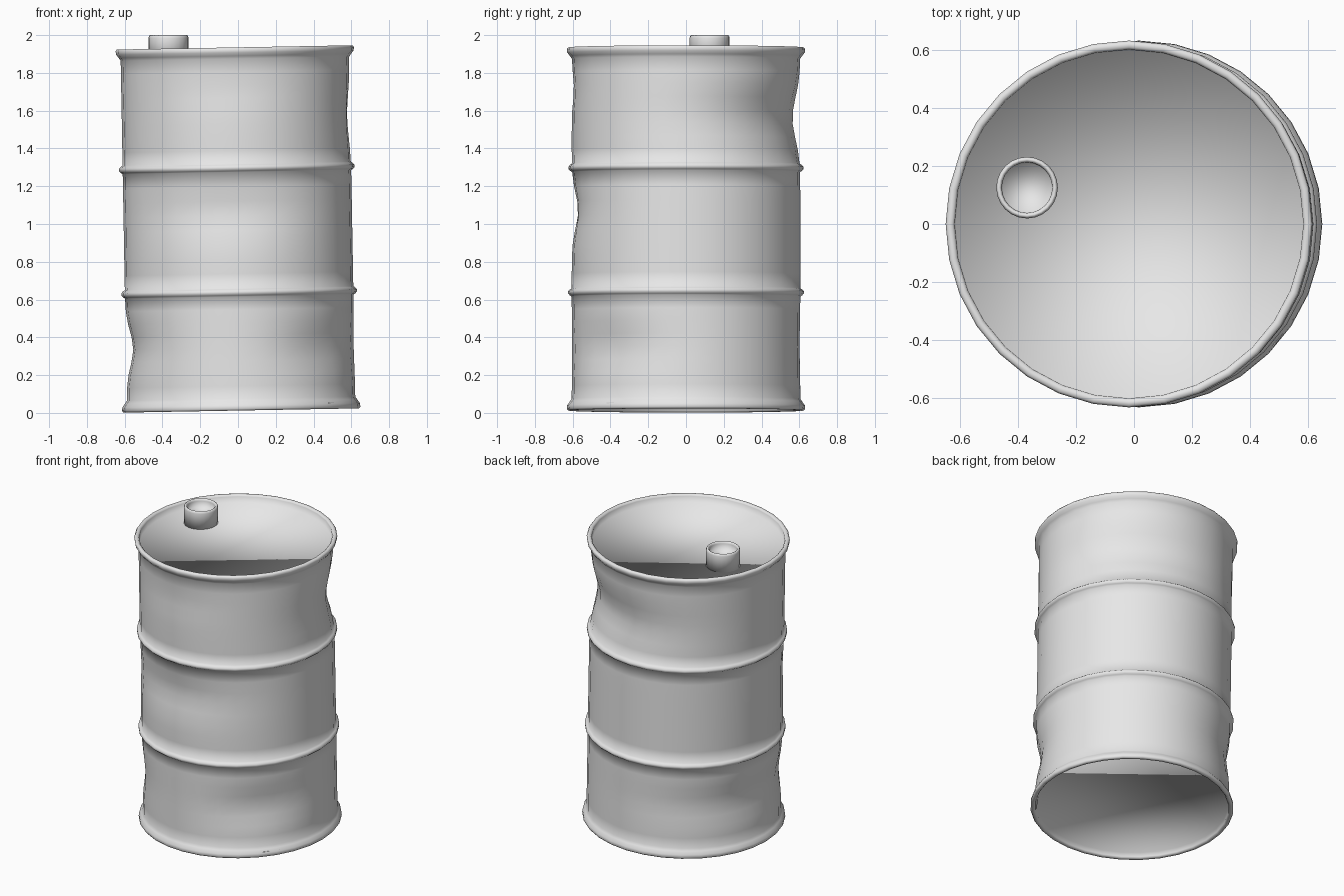
import bpy, bmesh, math
from mathutils import Matrix, Vector

if "Cube" in bpy.data.objects:
    bpy.data.objects.remove(bpy.data.objects["Cube"])

SIDES = 32
steel = bpy.data.materials.new("grey_steel")
steel.diffuse_color = (0.8, 0.8, 0.8, 1)
steel.use_nodes = True
steel.node_tree.nodes["Principled BSDF"].inputs["Base Color"].default_value = steel.diffuse_color

# the whole drum leans slightly to the left
PIVOT = Vector((0, 0, 0.97))
LEAN = (Matrix.Translation(PIVOT) @ Matrix.Rotation(-0.018, 4, 'Y')
        @ Matrix.Translation(-PIVOT))

# dents: azimuth (deg), height, depth, angular spread (deg), vertical spread
DENTS = [
    (58, 1.56, 0.062, 36, 0.11),
    (265, 1.72, 0.012, 18, 0.07),
    (262, 1.07, 0.036, 26, 0.09),
    (185, 0.35, 0.038, 28, 0.09),
    (318, 0.34, 0.036, 20, 0.09),
    (130, 0.36, 0.015, 25, 0.08),
]


def dent_depth(ang, z):
    d = 0
    for az, h, depth, sa, sz in DENTS:
        da = (math.degrees(ang) - az + 180) % 360 - 180
        d += depth * math.exp(-0.5 * (da / sa) ** 2 - 0.5 * ((z - h) / sz) ** 2)
    return d


def lathe(name, profile, sides, centre=(0, 0), dented=False, matrix=Matrix()):
    """Spin a profile about z and close both ends with flat discs."""
    bm = bmesh.new()
    rings = []
    for r, z in profile:
        ring = []
        for i in range(sides):
            a = 2 * math.pi * i / sides
            rr = r - dent_depth(a, z) if dented and 0.07 < z < 1.88 and r > 0.601 else r
            ring.append(bm.verts.new(matrix @ Vector(
                (centre[0] + rr * math.cos(a), centre[1] + rr * math.sin(a), z))))
        rings.append(ring)
    for lo, hi in zip(rings, rings[1:]):
        for i in range(sides):
            j = (i + 1) % sides
            bm.faces.new((lo[i], lo[j], hi[j], hi[i]))
    bm.faces.new(list(reversed(rings[0])))
    bm.faces.new(rings[-1])
    for f in bm.faces:
        f.smooth = True
    return finish(name, bm)


def finish(name, bm):
    bmesh.ops.recalc_face_normals(bm, faces=bm.faces)
    me = bpy.data.meshes.new(name)
    bm.to_mesh(me)
    bm.free()
    me.materials.append(steel)
    ob = bpy.data.objects.new(name, me)
    bpy.context.collection.objects.link(ob)
    return ob


def wall(z0, z1, n=8):
    return [(0.605, z0 + (z1 - z0) * i / n) for i in range(n + 1)]


def hoop(z):
    return [(0.615, z - 0.016), (0.624, z - 0.006), (0.624, z + 0.006), (0.615, z + 0.016)]


# drum body: recessed base, rolled rims, two hoops, recessed lid
body = [(0.598, 0.05), (0.60, 0.022), (0.608, 0.0125), (0.624, 0.0125),
        (0.631, 0.022), (0.629, 0.04), (0.615, 0.06)]
body += wall(0.075, 0.615) + hoop(0.638)
body += wall(0.66, 1.275) + hoop(1.297)
body += wall(1.32, 1.875)
body += [(0.615, 1.89), (0.629, 1.908), (0.631, 1.925), (0.624, 1.935),
         (0.608, 1.935), (0.60, 1.925), (0.598, 1.885)]
lathe("drum_body", body, SIDES, dented=True, matrix=LEAN)

# filler spout standing on the lid
spout = [(0.106, 1.865), (0.106, 1.985), (0.103, 1.996), (0.097, 2.0),
         (0.090, 1.996), (0.087, 1.985), (0.085, 1.945)]
lathe("filler_spout", spout, 24, centre=(-0.368, 0.125))

# small clip on the bottom rim
bm = bmesh.new()
az = math.radians(-36)
bmesh.ops.create_cube(bm, size=1, matrix=Matrix.Rotation(az, 4, 'Z')
                      @ Matrix.Translation((0.619, 0, 0.041))
                      @ Matrix.Diagonal((0.034, 0.115, 0.028, 1)))
finish("rim_clip", bm)
